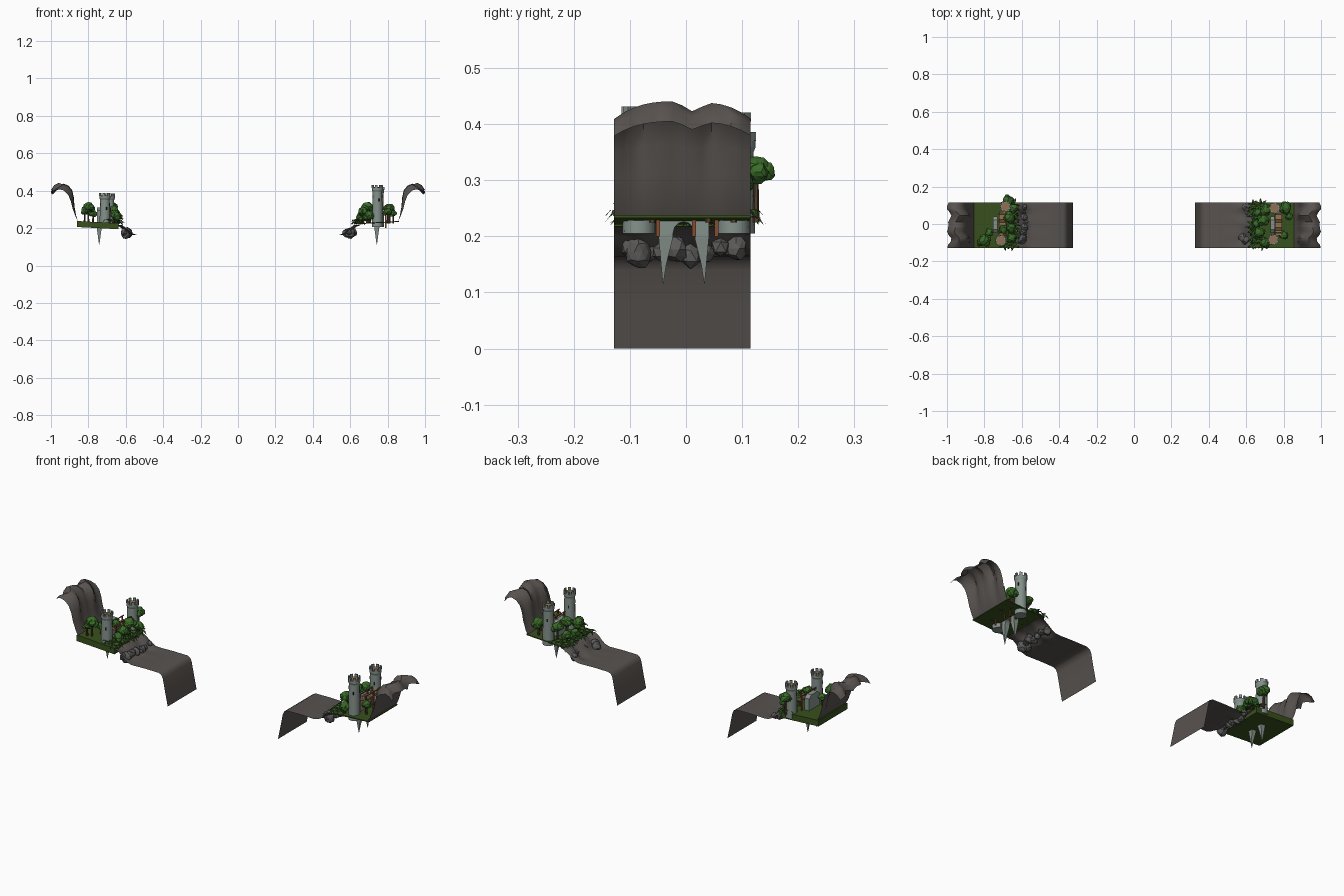
import bpy, bmesh, math, random
from mathutils import Vector, Matrix

if "Cube" in bpy.data.objects:
    bpy.data.objects.remove(bpy.data.objects["Cube"])

random.seed(7)
Y0, Y1 = -0.128, 0.115


def material(name, c):
    m = bpy.data.materials.new(name)
    m.diffuse_color = (*c, 1)
    m.use_nodes = True
    m.node_tree.nodes["Principled BSDF"].inputs["Base Color"].default_value = m.diffuse_color
    return m


ROCK = material("brown_rock", (.098, .086, .078))
BOULDER = material("grey_boulder", (.105, .102, .100))
GRASS = material("dark_grass", (.040, .080, .012))
LEAF = material("tree_green", (.042, .150, .022))
FERN = material("fern_green", (.035, .100, .018))
STONE = material("pale_stone", (.235, .285, .260))
WOOD = material("red_wood", (.230, .075, .030))
PLANK = material("tan_plank", (.290, .165, .085))
TRUNK = material("trunk_brown", (.090, .050, .025))
DARK = material("dark_opening", (.012, .012, .012))


def finish(name, bm, mat, smooth=None):
    me = bpy.data.meshes.new(name)
    bm.normal_update()
    bm.to_mesh(me)
    bm.free()
    o = bpy.data.objects.new(name, me)
    bpy.context.collection.objects.link(o)
    me.materials.append(mat)
    if smooth:
        bpy.context.view_layer.objects.active = o
        o.select_set(True)
        bpy.ops.object.shade_smooth_by_angle(angle=math.radians(smooth))
        o.select_set(False)
    return o


def box(bm, c, size, rot=0):
    m = Matrix.Translation(c) @ Matrix.Rotation(rot, 4, 'Z') @ Matrix.Diagonal((*size, 1))
    bmesh.ops.create_cube(bm, size=1, matrix=m)


def cyl(bm, x, y, z0, z1, r0, r1, n=14):
    bmesh.ops.create_cone(bm, cap_ends=True, segments=n, radius1=r0, radius2=r1, depth=z1 - z0,
                          matrix=Matrix.Translation((x, y, (z0 + z1) / 2)))


def blob(bm, c, size, jitter, sub=1):
    vs = bmesh.ops.create_icosphere(bm, subdivisions=sub, radius=1)['verts']
    for v in vs:
        k = 1 + random.uniform(-jitter, jitter)
        v.co = Vector(c) + Vector(v.co[i] * size[i] * k for i in range(3))


def sheet(name, s, profile, mat, bump, ny=10):
    """Sweep an x/z profile along y, letting bump() displace each point."""
    bm = bmesh.new()
    rows = []
    for j in range(ny + 1):
        y = Y0 + (Y1 - Y0) * j / ny
        row = []
        for x, z in profile:
            dx, dz = bump(x, y, z)
            row.append(bm.verts.new((s * min(1, x + dx), y, max(0, z + dz))))
        rows.append(row)
    for a, b in zip(rows, rows[1:]):
        for i in range(len(profile) - 1):
            bm.faces.new((a[i], a[i + 1], b[i + 1], b[i]))
    if s > 0:
        bmesh.ops.reverse_faces(bm, faces=bm.faces)
    return finish(name, bm, mat, 40)


def tower(name, x, y, top):
    # shaft, flared crown and battlements
    bm = bmesh.new()
    cyl(bm, x, y, .205, top - .022, .029, .026)
    cyl(bm, x, y, top - .036, top - .026, .026, .030)
    cyl(bm, x, y, top - .026, top - .014, .030, .030)
    for k in range(7):
        a = k * math.tau / 7
        box(bm, (x + .0265 * math.cos(a), y + .0265 * math.sin(a), top - .007), (.007, .014, .016), a)
    finish(name, bm, STONE, 30)
    bm = bmesh.new()
    cyl(bm, x, y, top - .014, top - .0125, .022, .022)
    finish(name + "_floor", bm, PLANK)
    # window slits
    bm = bmesh.new()
    for k in range(4):
        a = .4 + k * math.tau / 4
        box(bm, (x + .0265 * math.cos(a), y + .0265 * math.sin(a), top - .06 - .02 * (k % 2)),
            (.003, .006, .016), a)
    finish(name + "_windows", bm, DARK)


def arch(name, x):
    # gate wall whose two legs end in hanging spikes
    outer = [(-.041, .112), (-.049, .20), (-.049, .295), (-.03, .31), (.022, .31), (.041, .295),
             (.041, .20), (.033, .112), (.027, .15), (.016, .195)]
    inner = [(-.004 + .019 * math.cos(a), .206 + .020 * math.sin(a))
             for a in (math.pi * k / 6 for k in range(7))]
    pts = outer + inner + [(-.024, .195), (-.035, .15)]
    bm = bmesh.new()
    f = bm.faces.new([bm.verts.new((x - .013, y, z)) for y, z in pts])
    new = bmesh.ops.extrude_face_region(bm, geom=[f])['geom']
    for v in new:
        if isinstance(v, bmesh.types.BMVert):
            v.co.x += .026
    for v in bm.verts:      # taper the spikes in depth too
        if v.co.z < .2:
            v.co.x = x + (v.co.x - x) * max(.08, (v.co.z - .105) / .095)
    bmesh.ops.recalc_face_normals(bm, faces=bm.faces)
    bmesh.ops.triangulate(bm, faces=bm.faces)
    finish(name, bm, STONE)


def walkway(name, x, z, ya, yb):
    # planks
    bm = bmesh.new()
    n = 9
    for k in range(n):
        y = ya + (yb - ya) * (k + .5) / n
        box(bm, (x, y, z + random.uniform(-.001, .001)), (.038, (yb - ya) / n * .85, .005))
    finish(name + "_planks", bm, PLANK)
    # posts and rails
    bm = bmesh.new()
    for e in (-.018, .018):
        for y in (ya + .012, (ya + yb) / 2 + .012, yb - .012):
            box(bm, (x + e, y, (z + .20) / 2 + .012), (.006, .007, z - .20 + .024))
        box(bm, (x + e, (ya + yb) / 2, z + .022), (.004, yb - ya, .004))
    finish(name + "_frame", bm, WOOD)


def tree(name, x, y, z, r, base=.225):
    bm = bmesh.new()
    cyl(bm, x, y, base, z, .006, .004, 6)
    finish(name + "_trunk", bm, TRUNK)
    bm = bmesh.new()
    blob(bm, (x, y, z + r * .15), (r * .8, r * .8, r * .75), .12, 2)
    for k in range(4):
        a = k * math.tau / 4 + random.random()
        blob(bm, (x + r * .5 * math.cos(a), y + r * .5 * math.sin(a), z + random.uniform(-.25, .2) * r),
             (r * .52, r * .52, r * .48), .14, 2)
    finish(name + "_crown", bm, LEAF)


def fern(bm, x, y, z, length, n=7):
    # drooping leaf blades around a point
    for k in range(n):
        a = k * math.tau / n + random.uniform(-.3, .3)
        d = Vector((math.cos(a), math.sin(a), 0))
        w = Vector((-d.y, d.x, 0)) * length * .17
        prev = None
        for t, wd, h in ((0, .3, 0), (.35, 1, .30), (.7, .9, .28), (1, .08, -.05)):
            c = Vector((x, y, z + h * length)) + d * length * t
            cur = (bm.verts.new(c - w * wd), bm.verts.new(c + w * wd))
            if prev:
                bm.faces.new((prev[0], cur[0], cur[1], prev[1]))
            prev = cur


def cliff_bump(x, y, z):
    k = max(0, (z - .24) / .2)
    ridge = .012 * math.cos(y * 52 + 1.2) + .008 * math.sin(y * 95)
    return k * ridge * .9, k * (-.030 * (abs(y + .006) / .12) ** 3 - .018 * math.exp(-((y - .012) / .02) ** 2))


def bank_bump(x, y, z):
    k = 1 if .54 < x < .64 else 0
    return k * .010 * math.sin(y * 60 + x * 20), k * .004 * math.sin(y * 85)


CLIFF = [(.853, .234), (.866, .262), (.880, .315), (.888, .365), (.900, .405), (.922, .431),
         (.950, .441), (.972, .430), (.990, .405)]
GROUND = [(.325, 0), (.340, .07), (.354, .140), (.362, .157), (.378, .165), (.46, .166), (.54, .164),
          (.570, .167), (.592, .180), (.610, .198), (.630, .213), (.660, .218)]

# tower list: x, y, top; tree list: x, y, z, radius (x measured outward)
SIDES = {
    "left": dict(s=-1, thick=.032, towers=[(.712, -.088, .386), (.688, .094, .385)], walk=(.703, .285),
                 trees=[(.80, -.088, .305, .036), (.775, -.045, .275, .024), (.675, .125, .312, .034),
                        (.665, .035, .290, .034), (.66, -.02, .270, .030), (.70, -.03, .300, .026),
                        (.655, -.075, .262, .028), (.82, -.10, .285, .022), (.645, .085, .262, .028)]),
    "right": dict(s=1, thick=.005, towers=[(.745, -.084, .430), (.752, .085, .420)], walk=(.772, .300),
                  trees=[(.69, .02, .310, .034), (.67, -.045, .285, .032), (.81, .085, .300, .036),
                         (.80, -.06, .285, .026), (.705, .075, .300, .032), (.66, .06, .262, .028),
                         (.70, -.10, .265, .030), (.83, .04, .275, .022), (.655, 0, .255, .026)]),
}

for side, p in SIDES.items():
    s = p["s"]
    # terrain sheets
    sheet(side + "_cliff", s, CLIFF, ROCK, cliff_bump, 14)
    sheet(side + "_ground", s, GROUND, ROCK, bank_bump, 14)
    # grass ledge
    bm = bmesh.new()
    box(bm, (s * .751, (Y0 + Y1) / 2, .238 - p["thick"] / 2), (.222, Y1 - Y0, p["thick"]))
    for v in bm.verts:
        if abs(v.co.x) < .7:
            v.co.z -= .012
    finish(side + "_grass_ledge", bm, GRASS)
    # castle
    for i, (x, y, top) in enumerate(p["towers"]):
        tower(f"{side}_tower_{i + 1}", s * x, y, top)
    arch(side + "_arch", s * .742)
    walkway(side + "_walkway", s * p["walk"][0], p["walk"][1], -.062, .066)
    # plants
    for i, (x, y, z, r) in enumerate(p["trees"]):
        tree(f"{side}_tree_{i + 1}", s * x, y, z, r)
    bm = bmesh.new()
    for k in range(9):
        fern(bm, s * random.uniform(.635, .665), -.105 + .026 * k, random.uniform(.215, .245),
             random.uniform(.030, .040))
    fern(bm, s * .69, -.112, .238, .032)
    fern(bm, s * .68, .105, .238, .034)
    finish(side + "_ferns", bm, FERN)
    # boulders along the foot of the bank
    bm = bmesh.new()
    for k in range(8):
        r = random.uniform(.015, .023)
        blob(bm, (s * random.uniform(.575, .62), -.10 + .027 * k, random.uniform(.165, .185)),
             (r, r, r * 1.1), .14, 2 if k % 2 else 1)
    blob(bm, (s * .60, -.085, .172), (.026, .024, .030), .1, 2)
    finish(side + "_boulders", bm, BOULDER)
